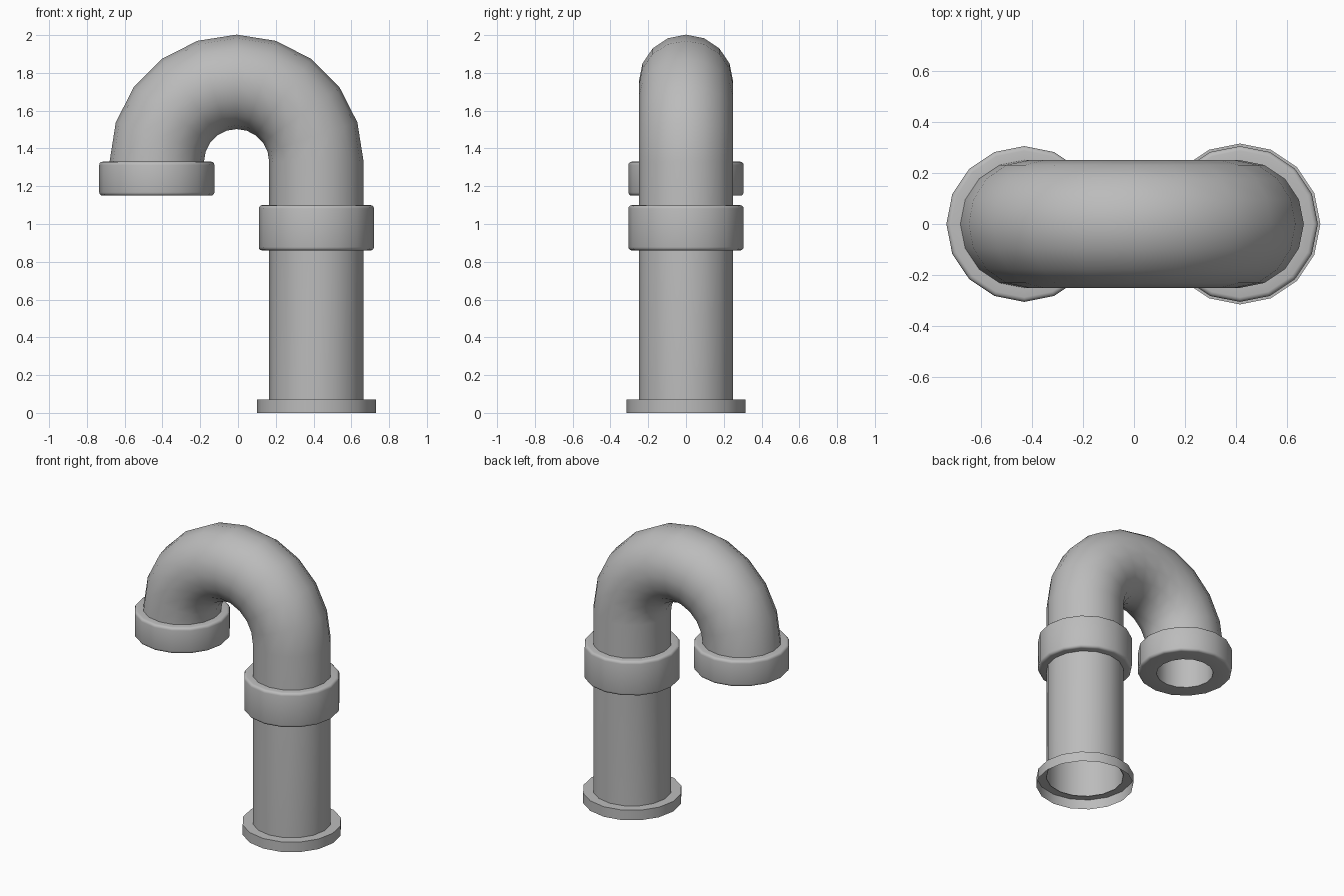
import bpy, bmesh, math
from mathutils import Vector

SIDES = 16
PIPE_R, COLLAR_R, FLANGE_R = 0.25, 0.305, 0.315
STEM_X, OUTLET_X = 0.415, -0.43
BEND_Z = 1.33

cube = bpy.data.objects.get("Cube")
if cube:
    bpy.data.objects.remove(cube, do_unlink=True)

grey = bpy.data.materials.new("pipe grey")
grey.use_nodes = True
colour = (0.5, 0.5, 0.5, 1)
grey.diffuse_color = colour
grey.node_tree.nodes["Principled BSDF"].inputs["Base Color"].default_value = colour


def skin(name, rings):
    """Join successive rings of points into a smooth tube."""
    bm = bmesh.new()
    loops = [[bm.verts.new(p) for p in ring] for ring in rings]
    for a, b in zip(loops, loops[1:]):
        for i in range(SIDES):
            j = (i + 1) % SIDES
            bm.faces.new((a[i], a[j], b[j], b[i]))
    mesh = bpy.data.meshes.new(name)
    bm.to_mesh(mesh)
    bm.free()
    mesh.materials.append(grey)
    obj = bpy.data.objects.new(name, mesh)
    bpy.context.collection.objects.link(obj)
    bpy.ops.object.select_all(action="DESELECT")
    obj.select_set(True)
    bpy.context.view_layer.objects.active = obj
    bpy.ops.object.shade_smooth_by_angle(angle=math.radians(35))
    return obj


def ring(centre, radius, across=Vector((1, 0, 0))):
    """Circle of points spanned by the given direction and y."""
    return [centre + radius * (across * math.cos(t) + Vector((0, math.sin(t), 0)))
            for t in (math.tau * i / SIDES for i in range(SIDES))]


def lathe(name, x, profile):
    return skin(name, [ring(Vector((x, 0, z)), r) for r, z in profile])


def collar_profile(bottom, top, inner, bevel=0.018):
    """Rounded outer band from the inner underside to the pipe on top."""
    steps = [math.radians(a) for a in (0, 30, 60, 90)]
    core = COLLAR_R - bevel
    lower = [(core + bevel * math.sin(a), bottom + bevel * (1 - math.cos(a))) for a in steps]
    upper = [(core + bevel * math.cos(a), top - bevel * (1 - math.sin(a))) for a in steps]
    return [(inner, bottom)] + lower + upper + [(PIPE_R - 0.01, top)]


# Upright pipe and the half-circle bend as one swept tube
bend_r = (STEM_X - OUTLET_X) / 2
bend_x = (STEM_X + OUTLET_X) / 2
rings = [ring(Vector((STEM_X, 0, 0.06)), PIPE_R)]
for i in range(11):
    t = math.pi * i / 10
    out = Vector((math.cos(t), 0, math.sin(t)))
    rings.append(ring(Vector((bend_x, 0, BEND_Z)) + bend_r * out, PIPE_R, out))
skin("bent_pipe", rings)

# Base flange, open underneath
lathe("base_flange", STEM_X, [(FLANGE_R, 0), (FLANGE_R, 0.07), (PIPE_R, 0.07)])

# Joint collar around the upright pipe
lathe("joint_collar", STEM_X, collar_profile(0.86, 1.10, PIPE_R - 0.01))

# Outlet collar with a narrower bore running up into the bend
bore = 0.184
lathe("outlet_collar", OUTLET_X,
      [(bore, BEND_Z + 0.07)] + collar_profile(1.15, BEND_Z, bore))
